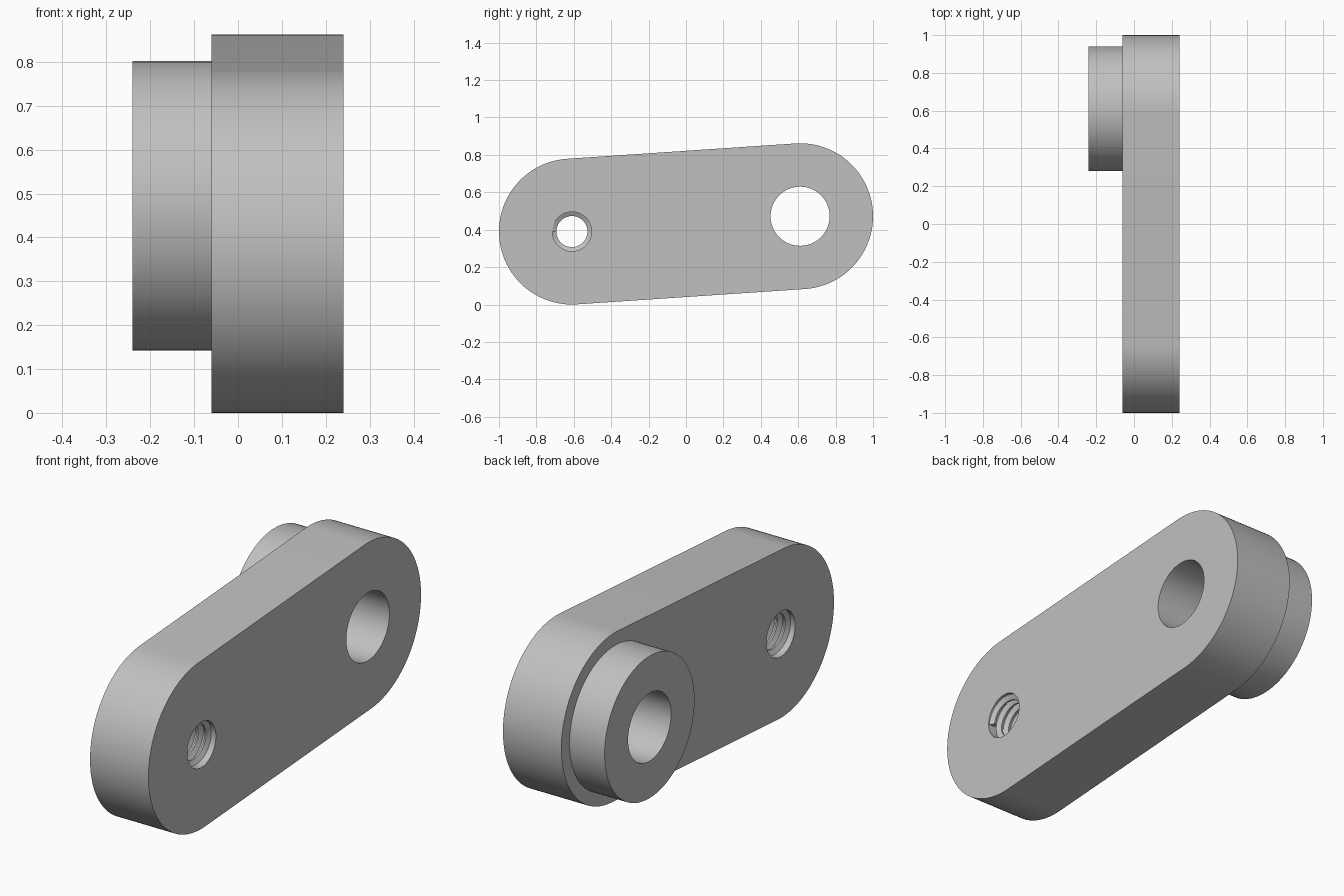
import bpy, bmesh
from math import sin, cos, pi, atan2
from mathutils import Matrix, Vector

cube = bpy.data.objects.get("Cube")
if cube:
    bpy.data.objects.remove(cube, do_unlink=True)

metal = bpy.data.materials.new("grey_metal")
metal.use_nodes = True
colour = (0.53, 0.53, 0.53, 1)
metal.diffuse_color = colour
metal.node_tree.nodes["Principled BSDF"].inputs["Base Color"].default_value = colour

# Profile plane (u, v) with depth w maps to world (y, z, x)
TO_WORLD = Matrix(((0, 0, 1, 0), (1, 0, 0, 0), (0, 1, 0, 0), (0, 0, 0, 1)))
LOW = Vector((-0.61, 0.39))
HIGH = Vector((0.61, 0.472))
END_R, BOSS_R, BORE_R = 0.39, 0.33, 0.158
THREAD_R, CREST_R, PITCH = 0.105, 0.083, 0.04
X_BOSS, X_BACK, X_FACE = -0.24, -0.06, 0.24


def arc(centre, radius, start, sweep, steps):
    return [centre + radius * Vector((cos(start + sweep * i / steps), sin(start + sweep * i / steps)))
            for i in range(steps + 1)]


def circle(centre, radius, steps=96):
    return arc(centre, radius, 0, 2 * pi, steps)[:-1]


def finish(name, bm):
    bmesh.ops.recalc_face_normals(bm, faces=bm.faces)
    mesh = bpy.data.meshes.new(name)
    bm.to_mesh(mesh)
    bm.free()
    mesh.materials.clear()
    mesh.materials.append(metal)
    obj = bpy.data.objects.new(name, mesh)
    bpy.context.collection.objects.link(obj)
    bpy.ops.object.select_all(action='DESELECT')
    obj.select_set(True)
    bpy.context.view_layer.objects.active = obj
    bpy.ops.object.shade_smooth_by_angle(angle=pi / 6)
    return obj


def plate(name, loops, x0, x1):
    """Extrude an outline with holes from x0 to x1."""
    curve = bpy.data.curves.new(name + "_profile", 'CURVE')
    curve.dimensions = '2D'
    curve.fill_mode = 'BOTH'
    curve.extrude = (x1 - x0) / 2
    for loop in loops:
        spline = curve.splines.new('POLY')
        spline.points.add(len(loop) - 1)
        for point, p in zip(spline.points, loop):
            point.co = (p.x, p.y, 0, 1)
        spline.use_cyclic_u = True
    helper = bpy.data.objects.new(name + "_profile", curve)
    bpy.context.collection.objects.link(helper)
    bpy.context.view_layer.update()
    solid = bpy.data.meshes.new_from_object(helper.evaluated_get(bpy.context.evaluated_depsgraph_get()))
    bm = bmesh.new()
    bm.from_mesh(solid)
    bpy.data.objects.remove(helper, do_unlink=True)
    bpy.data.curves.remove(curve)
    bpy.data.meshes.remove(solid)
    bmesh.ops.remove_doubles(bm, verts=bm.verts, dist=1e-5)
    bm.transform(Matrix.Translation(((x0 + x1) / 2, 0, 0)) @ TO_WORLD)
    return finish(name, bm)


# Arm: rounded link with a bore and a smaller threaded hole
tilt = atan2(HIGH.y - LOW.y, HIGH.x - LOW.x)
outline = (arc(LOW, END_R, tilt + pi / 2, pi, 64) + arc(HIGH, END_R, tilt - pi / 2, pi, 64))
plate("arm", [outline, circle(HIGH, BORE_R), circle(LOW, THREAD_R)], X_BACK, X_FACE)

# Boss: ring around the bore on the back of the arm
plate("boss", [circle(HIGH, BOSS_R), circle(HIGH, BORE_R)], X_BOSS, X_BACK)

# Thread: trapezoid ridge swept along a helix inside the small hole
bm = bmesh.new()
section = [(-0.017, THREAD_R + 0.002), (-0.004, CREST_R), (0.004, CREST_R), (0.017, THREAD_R + 0.002)]
per_turn = 48
start, end = X_BACK + 0.02, X_FACE - 0.02
count = int((end - start) / PITCH * per_turn)
rings = []
for i in range(count + 1):
    a = 2 * pi * i / per_turn
    x = start + PITCH * i / per_turn
    rings.append([bm.verts.new((x + dx, LOW.x + r * cos(a), LOW.y + r * sin(a))) for dx, r in section])
for r0, r1 in zip(rings, rings[1:]):
    for k in range(4):
        n = (k + 1) % 4
        bm.faces.new((r0[k], r0[n], r1[n], r1[k]))
bm.faces.new(rings[0])
bm.faces.new(rings[-1])
finish("thread_ridge", bm)
